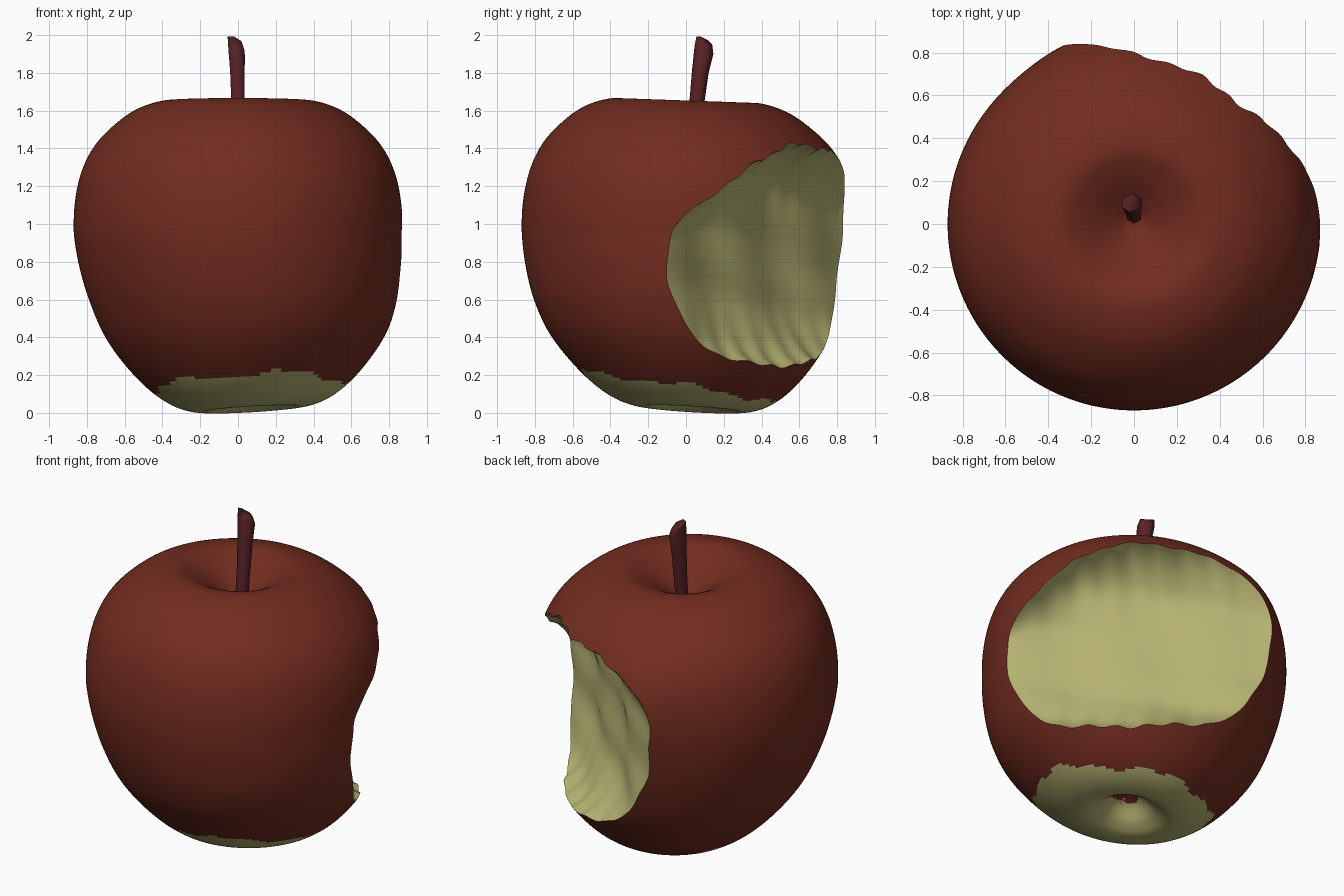
import bpy, bmesh, math
from mathutils import Vector

if "Cube" in bpy.data.objects:
    bpy.data.objects.remove(bpy.data.objects["Cube"])


def material(name, rgb):
    m = bpy.data.materials.new(name)
    m.diffuse_color = (*rgb, 1)
    m.use_nodes = True
    m.node_tree.nodes["Principled BSDF"].inputs["Base Color"].default_value = m.diffuse_color
    return m


SKIN = material("red_skin", (0.168, 0.025, 0.014))
FLESH = material("pale_flesh", (0.47, 0.45, 0.17))
STEM = material("stem_brown_red", (0.1, 0.016, 0.02))


def make_object(name, bm, mats):
    bmesh.ops.recalc_face_normals(bm, faces=bm.faces)
    me = bpy.data.meshes.new(name)
    bm.to_mesh(me)
    bm.free()
    for m in mats:
        me.materials.append(m)
    ob = bpy.data.objects.new(name, me)
    bpy.context.collection.objects.link(ob)
    return ob


def loft(rings):
    """Skin closed rings of points into one capped solid."""
    bm = bmesh.new()
    vs = [[bm.verts.new(p) for p in ring] for ring in rings]
    n = len(rings[0])
    for a, b in zip(vs, vs[1:]):
        for j in range(n):
            k = (j + 1) % n
            bm.faces.new((a[j], a[k], b[k], b[j]))
    bm.faces.new(vs[0][::-1])
    bm.faces.new(vs[-1])
    return bm


def smooth_profile(pts, steps):
    """Catmull-Rom curve through 2D points."""
    p = [Vector(q) for q in pts]
    p = [2 * p[0] - p[1]] + p + [2 * p[-1] - p[-2]]
    out = []
    for i in range(1, len(p) - 2):
        a, b, c, d = p[i - 1:i + 3]
        for j in range(steps):
            t = j / steps
            out.append(0.5 * (2 * b + (c - a) * t + (2 * a - 5 * b + 4 * c - d) * t * t
                              + (3 * b - a - 3 * c + d) * t ** 3))
    return out + [p[-2]]


# Apple body: lathed profile (radius, height), leaning a little towards the base
PROFILE = [(0.004, 0.15), (0.08, 0.12), (0.17, 0.04), (0.27, 0.005), (0.42, 0.05),
           (0.575, 0.175), (0.73, 0.38), (0.815, 0.59), (0.858, 0.8), (0.87, 1.0),
           (0.857, 1.16), (0.82, 1.30), (0.755, 1.42), (0.66, 1.52), (0.55, 1.60),
           (0.43, 1.645), (0.33, 1.65), (0.22, 1.60), (0.12, 1.535), (0.05, 1.49),
           (0.004, 1.48)]
SEG = 256
rings = []
for r0, z in smooth_profile(PROFILE, 9):
    low = max(0, 1 - z / 0.95)
    mid = math.exp(-((z - 1.15) / 0.35) ** 2)
    ring = []
    for j in range(SEG):
        a = 2 * math.pi * j / SEG
        # slight swelling at the back, beside the bite
        r = r0 * (1 + 0.04 * mid * math.exp(-((a - 1.83) / 0.3) ** 2))
        x = r * math.cos(a) + 0.075 * low
        y = r * math.sin(a) + 0.03 * low
        tilt = (0.06 * x - 0.06 * y) * max(0, 1 - z / 0.6)
        top = -0.035 * y * max(0, (z - 1.2) / 0.45)
        ring.append((x, y, z + tilt + top + 0.012 * low))
    rings.append(ring)
bm = loft(rings)

# Pale worn patch round the base, with red left in the dimple
for f in bm.faces:
    c = f.calc_center_median()
    dx, dy = c.x - 0.06, c.y + 0.04
    a = math.atan2(dy, dx)
    edge = 0.505 + 0.016 * math.sin(5 * a + 1) + 0.009 * math.sin(13 * a)
    core = math.hypot(c.x - 0.085, c.y - 0.04)
    if c.z < 0.4 and math.hypot(dx, dy) < edge and core > 0.075 + 0.02 * math.sin(3 * a):
        f.material_index = 1
apple = make_object("apple_body", bm, [SKIN, FLESH])

# Bite cutter: rounded section swept across the back right side
rings = []
for i in range(91):
    s = -1 + i / 45
    a = 0.5 + (0.12 if s < 0 else 0.105) * s
    up = 0.57 * (1 if s > 0 else max(0.25, 1 - 1.1 * (-s) ** 1.3))
    up *= 1 + 0.02 * math.sin(17 * s) + 0.018 * math.sin(41 * s)
    down = 0.64 * (1 + 0.02 * math.sin(13 * s + 1) + 0.015 * math.sin(37 * s))
    ring = []
    for j in range(96):
        u = 2 * math.pi * (j + 0.5) / 96
        cu, su = math.cos(u), math.sin(u)
        t = math.copysign(abs(cu) ** (2 / 3), cu)
        h = math.copysign(abs(su) ** (2 / 3), su)
        z = 0.86 + h * (up if h > 0 else down)
        groove = 0.012 * math.sin(11 * s + 2.5 * z) + 0.008 * math.sin(19 * z + 4 * s)
        t = 0.95 + a * t + groove
        ring.append(((t - s) / math.sqrt(2), (t + s) / math.sqrt(2), z))
    rings.append(ring)
bm = loft(rings)
for f in bm.faces:
    f.material_index = 1
cutter = make_object("bite_cutter", bm, [SKIN, FLESH])
cutter.hide_render = True

mod = apple.modifiers.new("bite", 'BOOLEAN')
mod.operation = 'DIFFERENCE'
mod.solver = 'EXACT'
mod.object = cutter
bpy.context.view_layer.objects.active = apple
apple.select_set(True)
bpy.ops.object.modifier_apply(modifier=mod.name)
bpy.data.objects.remove(cutter)
bpy.ops.object.shade_smooth_by_angle(angle=math.radians(40))
apple.select_set(False)

# Stem: six-sided, leaning back, with a slanted top
rings = []
for x, y, z, r in [(0, 0.035, 1.44, 0.036), (0, 0.055, 1.62, 0.039),
                   (-0.003, 0.075, 1.8, 0.044), (-0.008, 0.095, 1.92, 0.05),
                   (-0.018, 0.097, 1.97, 0.042)]:
    slant = max(0, (z - 1.75) / 0.22)
    ring = []
    for j in range(6):
        a = math.pi / 3 * j + 0.5
        px, py = r * math.cos(a), r * math.sin(a)
        ring.append((x + px, y + py, z - slant * (0.5 * py + 0.35 * px)))
    rings.append(ring)
stem = make_object("stem", loft(rings), [STEM])
bpy.context.view_layer.objects.active = stem
stem.select_set(True)
bpy.ops.object.shade_smooth_by_angle(angle=math.radians(65))
